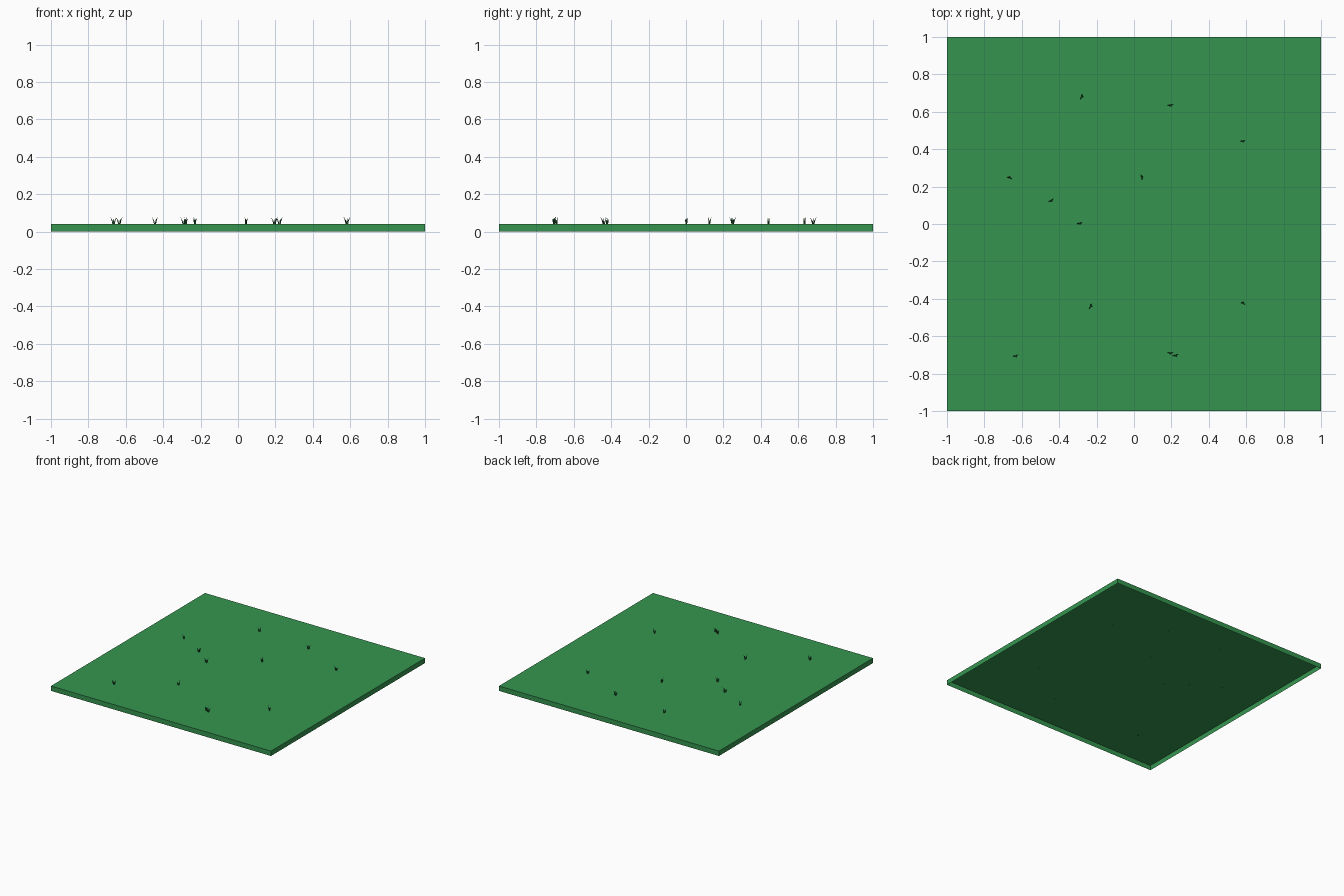
import bpy, bmesh, math
from mathutils import Vector, Matrix

if "Cube" in bpy.data.objects:
    bpy.data.objects.remove(bpy.data.objects["Cube"])

TOP = 0.04


def material(name, rgb):
    m = bpy.data.materials.new(name)
    m.diffuse_color = (*rgb, 1.0)
    m.use_nodes = True
    m.node_tree.nodes["Principled BSDF"].inputs["Base Color"].default_value = m.diffuse_color
    return m


def add_object(name, bm, mat):
    me = bpy.data.meshes.new(name)
    bm.to_mesh(me)
    bm.free()
    me.materials.append(mat)
    ob = bpy.data.objects.new(name, me)
    bpy.context.collection.objects.link(ob)
    return ob


lawn_green = material("lawn green", (0.036, 0.30, 0.08))
blade_green = material("dark blade green", (0.018, 0.10, 0.028))

# Lawn tile: shallow box, open underneath
bm = bmesh.new()
bmesh.ops.create_cube(bm, size=1.0)
bmesh.ops.transform(bm, verts=bm.verts,
                    matrix=Matrix.Translation((0, 0, TOP / 2)) @ Matrix.Diagonal((2, 2, TOP, 1)))
bm.normal_update()
bottom = [f for f in bm.faces if f.normal.z < -0.5]
bmesh.ops.delete(bm, geom=bottom, context='FACES_ONLY')
add_object("lawn_tile", bm, lawn_green)


def blade(bm, base, angle, lean, height):
    """Three-sided tapering blade that bends outward along angle."""
    out = Vector((math.cos(angle), math.sin(angle), 0))
    rings = []
    for t, r in ((0, 0.0035), (0.5, 0.003)):
        c = base + out * lean * t ** 1.6 + Vector((0, 0, height * t))
        rings.append([bm.verts.new(c + Vector((math.cos(angle + k * math.tau / 3),
                                               math.sin(angle + k * math.tau / 3), 0)) * r)
                      for k in range(3)])
    tip = bm.verts.new(base + out * lean + Vector((0, 0, height)))
    for k in range(3):
        j = (k + 1) % 3
        bm.faces.new((rings[0][k], rings[0][j], rings[1][j], rings[1][k]))
        bm.faces.new((rings[1][k], rings[1][j], tip))


# Grass tufts: x, y, turn in degrees
tufts = [(-0.28, 0.68, 80), (0.195, 0.635, 20), (0.582, 0.443, 15), (-0.665, 0.248, 170),
         (0.042, 0.25, 110), (-0.443, 0.125, 40), (-0.29, 0.003, 20), (-0.232, -0.44, 80),
         (0.583, -0.423, 165), (-0.634, -0.706, 25), (0.195, -0.69, 10), (0.222, -0.703, 25)]
for i, (x, y, deg) in enumerate(tufts):
    bm = bmesh.new()
    a = math.radians(deg)
    # three blades: two leaning apart, one nearly upright
    for turn, lean, height in ((0, 0.015, 0.040), (math.pi - 0.3, 0.015, 0.038), (-1.4, 0.007, 0.033)):
        ang = a + turn
        base = Vector((x + 0.003 * math.cos(ang), y + 0.003 * math.sin(ang), TOP - 0.001))
        blade(bm, base, ang, lean, height)
    add_object(f"grass_tuft_{i + 1}", bm, blade_green)
